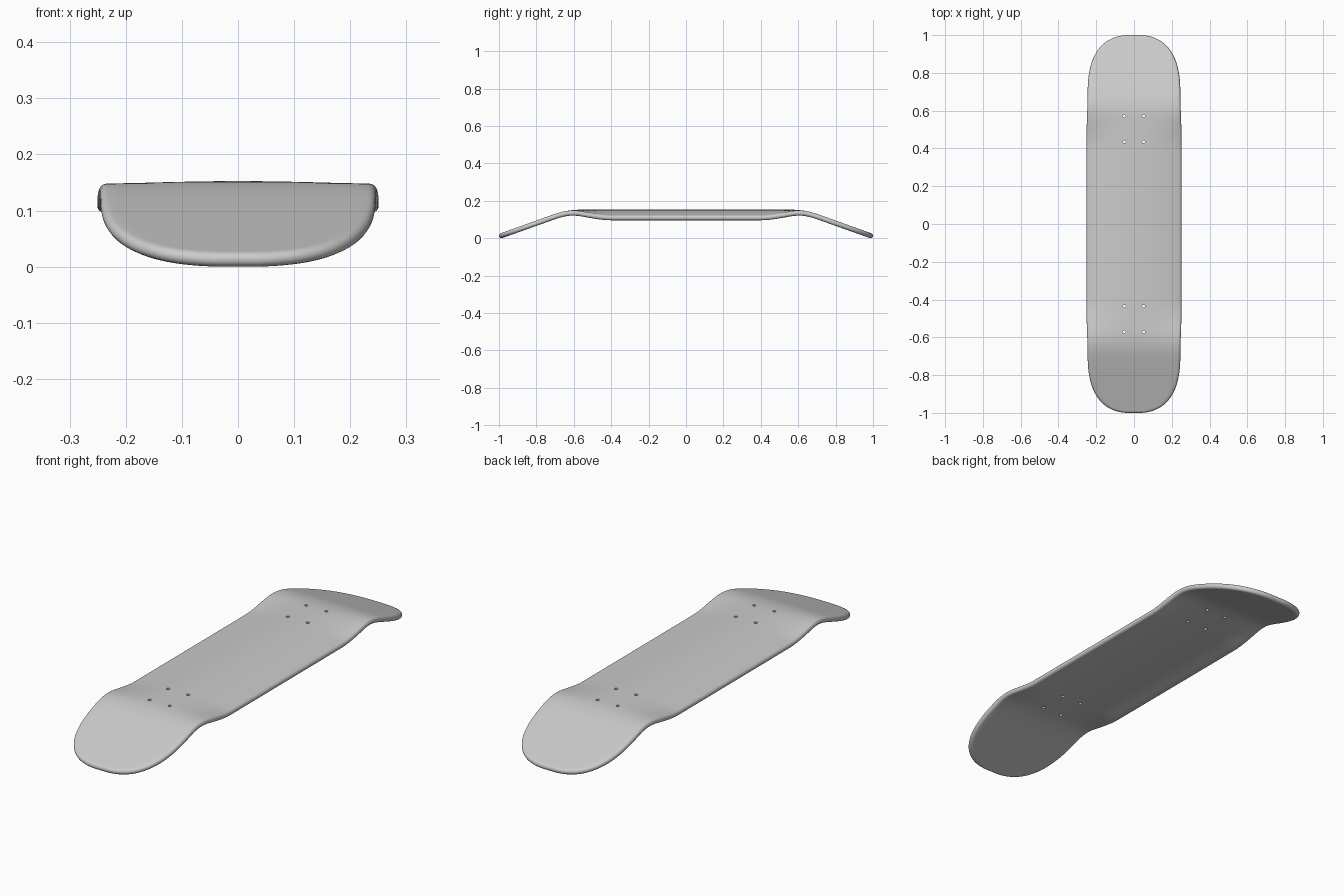
import bpy, bmesh
from math import sin, cos, radians, pi, sqrt
from mathutils import Vector

if "Cube" in bpy.data.objects:
    bpy.data.objects.remove(bpy.data.objects["Cube"])

R = 0.0135                    # half thickness, also the edge rounding
POW = 2.6                     # superellipse power of the nose and tail
Y0, LEN = 0.68, 0.32          # where the rounded end starts, and its length
N = 24                        # divisions across the board


def smooth(a, b, t):
    t = min(1, max(0, (t - a) / (b - a)))
    return t * t * (3 - 2 * t)


def height(x, y):
    """Mid-surface: bent-down kicks plus sideways concave between them."""
    d, w = abs(y) - 0.635, 0.07
    ramp = 0 if d < -w else d if d > w else (d + w) ** 2 / (4 * w)
    dip = 0.033 * (x / 0.25) ** 2 * (1 - smooth(0.40, 0.65, abs(y)))
    return 0.139 - 0.357 * ramp - dip


# Rows along the board: (straight y, end length factor, width factor)
half = [(0.02 * i, 0, 1) for i in range(35)]
for k in range(1, 25):
    t = radians(85.1) * k / 24
    half.append((Y0, min(1, sin(t) ** (2 / POW) / 0.9985), cos(t) ** (2 / POW)))
rows = [(-y, -s, c) for y, s, c in reversed(half[1:])] + half
M = len(rows) - 1


def point(i, j, inset, h):
    """Point of the grid, inset from the outline and lifted along the normal."""
    y, s, c = rows[j]
    wide = 0.2505 - 0.005 * smooth(0.5, 0.68, abs(y))
    x = (2 * i / N - 1) * (wide - inset) * c
    y += s * (LEN - inset)
    e = 0.001
    n = Vector(((height(x - e, y) - height(x + e, y)) / (2 * e),
                (height(x, y - e) - height(x, y + e)) / (2 * e), 1)).normalized()
    return Vector((x, y, height(x, y))) + n * h


# Deck: top and bottom skins joined by a rounded rim
bm = bmesh.new()
skins = []
for side in (1, -1):
    g = [[bm.verts.new(point(i, j, R, side * R)) for i in range(N + 1)]
         for j in range(M + 1)]
    for j in range(M):
        for i in range(N):
            bm.faces.new((g[j][i], g[j][i + 1], g[j + 1][i + 1], g[j + 1][i]))
    skins.append(g)

border = ([(i, 0) for i in range(N)] + [(N, j) for j in range(M)]
          + [(i, M) for i in range(N, 0, -1)] + [(0, j) for j in range(M, 0, -1)])
rings = [[skins[0][j][i] for i, j in border]]
for k in range(1, 8):
    a = pi / 2 - pi * k / 8
    rings.append([bm.verts.new(point(i, j, R * (1 - cos(a)), R * sin(a)))
                  for i, j in border])
rings.append([skins[1][j][i] for i, j in border])
for a, b in zip(rings, rings[1:]):
    for k in range(len(border)):
        m = (k + 1) % len(border)
        bm.faces.new((a[k], a[m], b[m], b[k]))
bmesh.ops.recalc_face_normals(bm, faces=bm.faces)
mesh = bpy.data.meshes.new("deck")
bm.to_mesh(mesh)
bm.free()
deck = bpy.data.objects.new("deck", mesh)
bpy.context.collection.objects.link(deck)

# Eight bolt holes
bm = bmesh.new()
for x in (-0.051, 0.051):
    for y in (-0.57, -0.435, 0.435, 0.57):
        ret = bmesh.ops.create_cone(bm, cap_ends=True, segments=16,
                                    radius1=0.0075, radius2=0.0075, depth=0.2)
        bmesh.ops.translate(bm, verts=ret["verts"], vec=(x, y, 0.13))
mesh = bpy.data.meshes.new("bolt_hole_cutter")
bm.to_mesh(mesh)
bm.free()
cutter = bpy.data.objects.new("bolt_hole_cutter", mesh)
bpy.context.collection.objects.link(cutter)
cutter.hide_render = True

mod = deck.modifiers.new("bolt_holes", 'BOOLEAN')
mod.operation = 'DIFFERENCE'
mod.solver = 'EXACT'
mod.object = cutter
bpy.context.view_layer.objects.active = deck
deck.select_set(True)
bpy.ops.object.modifier_apply(modifier=mod.name)
bpy.data.objects.remove(cutter)
bpy.ops.object.shade_smooth_by_angle(angle=radians(40))
